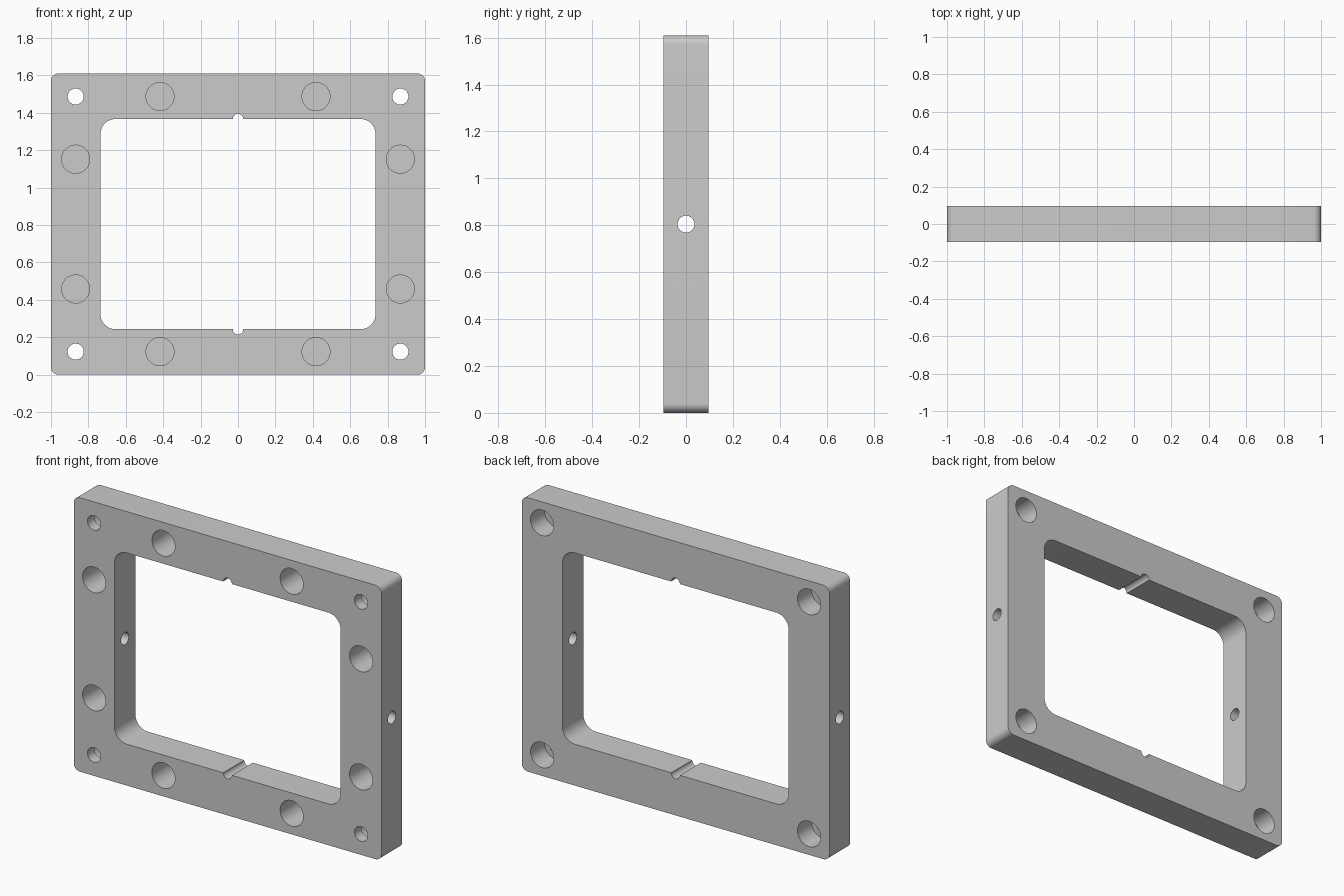
import bpy, bmesh, math

if "Cube" in bpy.data.objects:
    bpy.data.objects.remove(bpy.data.objects["Cube"])

H, T = 1.61, 0.097          # height, half thickness
ZC = H / 2


def rounded_plate(name, half_w, z0, z1, half_t, r, seg=10):
    """Rounded rectangle in XZ, extruded along y."""
    pts = []
    corners = [(half_w - r, z1 - r), (-half_w + r, z1 - r),
               (-half_w + r, z0 + r), (half_w - r, z0 + r)]
    for q, (cx, cz) in enumerate(corners):
        for i in range(seg + 1):
            a = math.pi / 2 * (q + i / seg)
            pts.append((cx + r * math.cos(a), -half_t, cz + r * math.sin(a)))
    bm = bmesh.new()
    face = bm.faces.new([bm.verts.new(p) for p in pts])
    ext = bmesh.ops.extrude_face_region(bm, geom=[face])
    bmesh.ops.translate(bm, vec=(0, 2 * half_t, 0),
                        verts=[v for v in ext['geom'] if isinstance(v, bmesh.types.BMVert)])
    bmesh.ops.recalc_face_normals(bm, faces=bm.faces)
    me = bpy.data.meshes.new(name)
    bm.to_mesh(me)
    bm.free()
    ob = bpy.data.objects.new(name, me)
    bpy.context.collection.objects.link(ob)
    return ob


def cut(cutter):
    """Subtract a cutter from the frame, then discard it."""
    cutter.hide_render = True
    mod = frame.modifiers.new("cut", 'BOOLEAN')
    mod.operation, mod.solver, mod.object = 'DIFFERENCE', 'EXACT', cutter
    bpy.ops.object.select_all(action='DESELECT')
    bpy.context.view_layer.objects.active = frame
    frame.select_set(True)
    bpy.ops.object.modifier_apply(modifier=mod.name)
    bpy.data.objects.remove(cutter, do_unlink=True)


def bore_y(x, z, r, y0, y1):
    bpy.ops.mesh.primitive_cylinder_add(vertices=48, radius=r, depth=y1 - y0,
                                        location=(x, (y0 + y1) / 2, z),
                                        rotation=(math.pi / 2, 0, 0))
    cut(bpy.context.object)


# Frame body and window opening
frame = rounded_plate("frame", 1.0, 0, H, T, 0.04)
cut(rounded_plate("window_cutter", 0.735, 0.243, H - 0.243, 0.3, 0.08))

# Half-round notches in the middle of the top and bottom window edges
for s in (-1, 1):
    bore_y(0, ZC + s * (ZC - 0.243), 0.028, -0.3, 0.3)

for sx in (-1, 1):
    for sz in (-1, 1):
        # Corner screw holes, counterbored from the back
        x, z = sx * 0.868, ZC + sz * 0.682
        bore_y(x, z, 0.043, -0.3, 0.3)
        bore_y(x, z, 0.075, T - 0.13, 0.3)
        # Blind pockets in the front face
        bore_y(sx * 0.417, z, 0.075, -0.3, -T + 0.17)
        bore_y(x, ZC + sz * 0.347, 0.075, -0.3, -T + 0.17)

# Cross hole through both side rails
bpy.ops.mesh.primitive_cylinder_add(vertices=48, radius=0.036, depth=3,
                                    location=(0, 0, ZC), rotation=(0, math.pi / 2, 0))
cut(bpy.context.object)

bpy.ops.object.select_all(action='DESELECT')
frame.select_set(True)
bpy.context.view_layer.objects.active = frame
bpy.ops.object.shade_smooth_by_angle(angle=math.radians(30))
